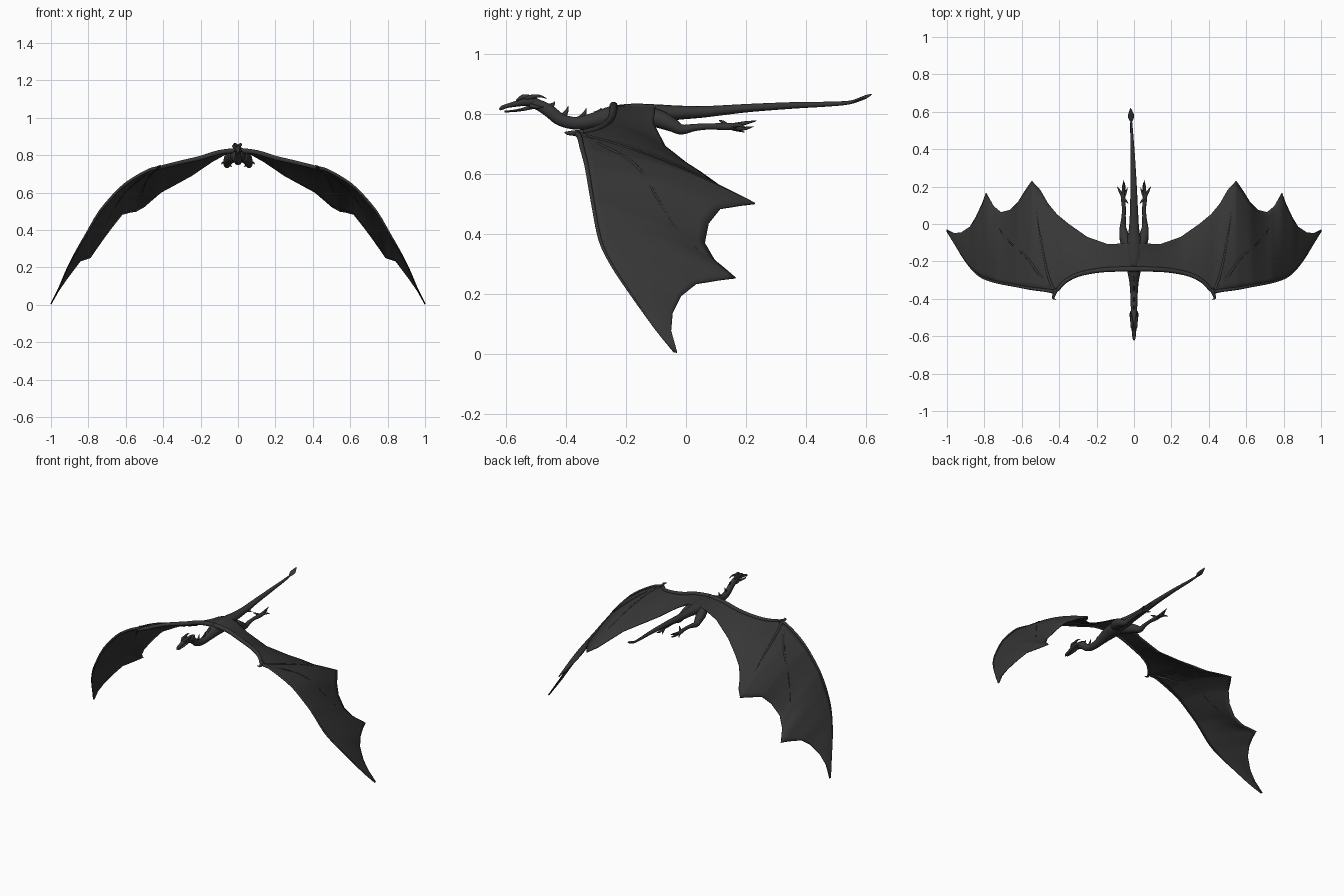
import bpy, bmesh, math
from mathutils import Vector

charcoal = bpy.data.materials.new("charcoal_hide")
charcoal.diffuse_color = (0.037, 0.037, 0.037, 1)


def finish(name, bm, angle=60):
    bmesh.ops.recalc_face_normals(bm, faces=bm.faces[:])
    me = bpy.data.meshes.new(name)
    bm.to_mesh(me)
    bm.free()
    me.materials.append(charcoal)
    me.polygons.foreach_set("use_smooth", [True] * len(me.polygons))
    me.set_sharp_from_angle(angle=math.radians(angle))
    ob = bpy.data.objects.new(name, me)
    bpy.context.collection.objects.link(ob)
    return ob


def spline(pts, steps):
    """Catmull-Rom through tuples of any length."""
    out = []
    for i in range(len(pts) - 1):
        quad = [pts[max(i - 1, 0)], pts[i], pts[i + 1], pts[min(i + 2, len(pts) - 1)]]
        for k in range(steps):
            t = k / steps
            out.append([0.5 * (2 * b + (c - a) * t + (2 * a - 5 * b + 4 * c - d) * t * t
                               + (3 * b - a - 3 * c + d) * t ** 3) for a, b, c, d in zip(*quad)])
    return out + [list(pts[-1])]


def tube(name, pts, side=1, steps=4, n=12):
    """Tapered limb through (x, y, z, half width, half height)."""
    pts = [tuple(p) if len(p) == 5 else tuple(p) + (p[3],) for p in pts]
    path = spline(pts, steps)
    bm = bmesh.new()
    rings = []
    for i, p in enumerate(path):
        a, b = path[max(i - 1, 0)], path[min(i + 1, len(path) - 1)]
        t = (Vector(b[:3]) - Vector(a[:3])).normalized()
        s = t.cross(Vector((0, 0, 1)))
        s = s.normalized() if s.length > 0.05 else Vector((1, 0, 0))
        u = s.cross(t)
        ring = []
        for k in range(n):
            w = 2 * math.pi * k / n
            v = Vector(p[:3]) + s * max(p[3], 0.0006) * math.cos(w) + u * max(p[4], 0.0006) * math.sin(w)
            ring.append(bm.verts.new((v.x * side, v.y, v.z)))
        rings.append(ring)
    for r, q in zip(rings, rings[1:]):
        for k in range(n):
            bm.faces.new((r[k], r[(k + 1) % n], q[(k + 1) % n], q[k]))
    bm.faces.new(rings[0])
    bm.faces.new(rings[-1])
    return finish(name, bm)


def at(line, x):
    """Point of an edge polyline at a given x."""
    for a, b in zip(line, line[1:]):
        if x <= b[0]:
            f = (x - a[0]) / (b[0] - a[0])
            return Vector(a).lerp(Vector(b), f)
    return Vector(line[-1])


# Wing edges: leading and trailing
LEAD = [(0, -.25, .826), (.1, -.25, .815), (.2, -.257, .785), (.3, -.278, .762), (.37, -.315, .745),
        (.42, -.365, .733), (.47, -.36, .722), (.55, -.35, .68), (.63, -.335, .622), (.735, -.315, .505),
        (.81, -.29, .38), (.86, -.25, .295), (.91, -.187, .2), (.96, -.105, .085), (1, -.04, .004)]
TRAIL = [(0, -.1, .826), (.06, -.105, .81), (.14, -.108, .765), (.25, -.07, .69), (.35, .0, .635),
         (.41, .05, .603), (.46, .11, .56), (.5, .18, .525), (.545, .23, .5), (.58, .18, .494),
         (.62, .115, .483), (.66, .075, .433), (.71, .062, .367), (.75, .095, .31), (.79, .165, .252),
         (.81, .11, .245), (.845, .035, .233), (.875, -.015, .193), (.92, -.045, .133), (.96, -.05, .075),
         (1, -.03, .004)]


def membrane(x, v):
    a, b = at(LEAD, x), at(TRAIL, x)
    p = a.lerp(b, v)
    p.z += 0.05 * (b - a).length * math.sin(math.pi * v) * min(1, x / .3)
    return p


xs = sorted({p[0] for p in LEAD + TRAIL})
xs = sorted(set(xs + [(a + b) / 2 for a, b in zip(xs, xs[1:])]))
ROWS = 14
for side, label in ((-1, "left"), (1, "right")):
    # Wing membrane
    bm = bmesh.new()
    grid = []
    for x in xs:
        col = [membrane(x, j / ROWS) for j in range(ROWS + 1)]
        grid.append([bm.verts.new((p.x * side, p.y, p.z)) for p in col])
    for c, d in zip(grid, grid[1:]):
        for j in range(ROWS):
            bm.faces.new((c[j], d[j], d[j + 1], c[j + 1]))
    wing = finish(label + "_wing_membrane", bm)
    sol = wing.modifiers.new("thickness", "SOLIDIFY")
    sol.thickness, sol.offset = 0.006, 0

    # Arm bone along the leading edge, finger bones and thumb claw
    arm = []
    for i, p in enumerate(LEAD):
        r = 0.014 - 0.012 * i / (len(LEAD) - 1)
        arm.append((p[0], p[1] + r * .6, p[2], r))
    tube(label + "_wing_arm", arm, side, 3, 10)
    for k, (tip, mid) in enumerate((((.545, .23, .5), (.5, -.06)), ((.79, .165, .252), (.69, -.12)))):
        bone = []
        for i in range(9):
            f = i / 8
            x = .43 + (tip[0] - .43) * (f ** .75)
            a, b = at(LEAD, x), at(TRAIL, x)
            p = membrane(x, .03 + .97 * f)
            bone.append((p.x, p.y, p.z, .006 * (1 - f) + .002))
        tube(f"{label}_wing_finger_{k + 1}", bone, side, 2, 8)
    tube(label + "_thumb_claw", [(.415, -.345, .735, .012), (.426, -.375, .735, .009),
                                 (.432, -.395, .735, .006), (.418, -.405, .738, .001)], side, 4, 8)

    # Hind leg trailing backwards
    tube(label + "_hind_leg", [(.025, -.14, .795, .03), (.045, -.09, .782, .03), (.056, -.045, .762, .023),
                               (.059, -.015, .747, .017), (.056, .03, .754, .012), (.054, .08, .757, .010),
                               (.057, .125, .757, .012), (.06, .16, .757, .010), (.06, .17, .757, .003)], side)
    toes = [((.058, .195, .768), (.054, .235, .776)), ((.076, .175, .762), (.09, .2, .752)),
            ((.052, .19, .75), (.05, .225, .757)), ((.046, .165, .748), (.034, .195, .738)),
            ((.045, .125, .77), (.03, .11, .778))]
    for k, (knuckle, claw) in enumerate(toes):
        tube(f"{label}_toe_{k + 1}", [(.058, .14, .757, .008), knuckle + (.0065,), claw + (.001,)], side, 4, 8)

    # Horn, brow and cheek spike
    tube(label + "_horn", [(.011, -.535, .85, .007), (.014, -.51, .857, .007), (.017, -.485, .858, .004),
                           (.019, -.465, .85, .001)], side, 3, 8)
    tube(label + "_brow", [(.009, -.565, .843, .003), (.011, -.545, .855, .008),
                           (.01, -.52, .856, .006), (.01, -.505, .85, .002)], side, 3, 8)
    tube(label + "_cheek_spike", [(.012, -.52, .826, .007), (.018, -.495, .822, .005),
                                  (.022, -.475, .822, .001)], side, 3, 8)

# Neck, torso and tail in one flowing tube
tube("body", [(0, -.525, .838, .012, .014), (0, -.49, .828, .016, .018), (0, -.455, .808, .017, .021),
              (0, -.42, .781, .018, .021), (0, -.37, .768, .02, .021), (0, -.31, .776, .025, .026),
              (0, -.25, .79, .036, .034), (0, -.18, .797, .045, .036), (0, -.1, .8, .04, .031),
              (0, -.03, .803, .028, .024), (0, .06, .806, .022, .019), (-.002, .2, .818, .017, .014),
              (-.006, .35, .827, .012, .011), (-.012, .48, .832, .008, .008),
              (-.015, .55, .838, .005, .006), (-.017, .6, .855, .002, .004)], 1, 5, 16)

# Tail spade
tube("tail_spade", [(-.015, .545, .837, .004, .005), (-.016, .575, .846, .017, .006),
                    (-.017, .6, .856, .01, .006), (-.018, .62, .865, .001, .001)], 1, 4, 10)

# Skull with upper and lower jaw
tube("skull", [(0, -.49, .838, .008, .01), (0, -.515, .84, .017, .017), (0, -.54, .84, .018, .015),
               (0, -.565, .833, .013, .01), (0, -.595, .826, .01, .007), (0, -.612, .82, .008, .007),
               (0, -.622, .813, .002, .003)], 1, 4, 12)
tube("lower_jaw", [(0, -.505, .826, .013, .01), (0, -.54, .815, .011, .006), (0, -.575, .809, .008, .004),
                   (0, -.605, .807, .004, .003)], 1, 4, 10)

# Spines along the neck
for k, (y, z, h) in enumerate(((-.455, .822, .018), (-.41, .79, .036), (-.35, .783, .036), (-.3, .797, .022))):
    tube(f"neck_spine_{k + 1}", [(0, y, z, .006, .012), (0, y + .012, z + h * .5, .004, .006),
                                 (0, y + .018, z + h, .001)], 1, 3, 8)
